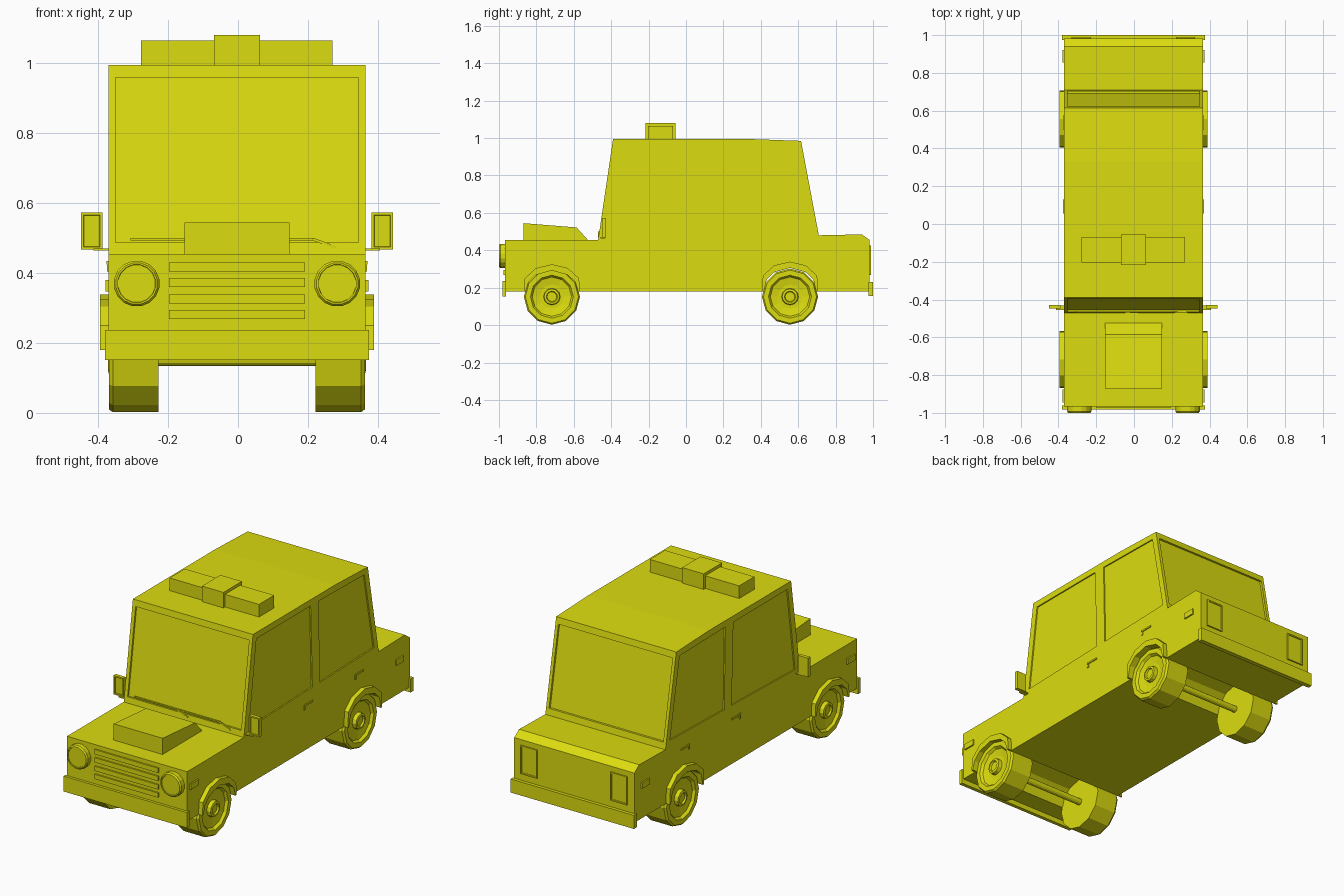
import bpy, bmesh, math
from mathutils import Matrix, Vector

if "Cube" in bpy.data.objects:
    bpy.data.objects.remove(bpy.data.objects["Cube"])

yellow = bpy.data.materials.new("taxi yellow")
yellow.diffuse_color = (0.72, 0.72, 0.005, 1)
yellow.use_nodes = True
yellow.node_tree.nodes["Principled BSDF"].inputs["Base Color"].default_value = yellow.diffuse_color
CX = -0.003  # the body sits a hair left of centre


def finish(name, bm):
    bmesh.ops.recalc_face_normals(bm, faces=bm.faces[:])
    me = bpy.data.meshes.new(name)
    bm.to_mesh(me)
    bm.free()
    me.materials.append(yellow)
    ob = bpy.data.objects.new(name, me)
    bpy.context.collection.objects.link(ob)
    return ob


def add_prism(bm, pts, x0, x1):
    """Side profile (y, z) extruded from x0 to x1."""
    f = bm.faces.new([bm.verts.new((x0, y, z)) for y, z in pts])
    ext = bmesh.ops.extrude_face_region(bm, geom=[f])["geom"]
    for v in ext:
        if isinstance(v, bmesh.types.BMVert):
            v.co.x = x1


def prism(name, pts, x0, x1):
    bm = bmesh.new()
    add_prism(bm, pts, x0, x1)
    return finish(name, bm)


def rect(y0, y1, z0, z1):
    return [(y0, z0), (y0, z1), (y1, z1), (y1, z0)]


def box(name, x0, x1, y0, y1, z0, z1):
    return prism(name, rect(y0, y1, z0, z1), x0, x1)


def panel(name, x0, x1, y0, y1, z0, z1, normal_y, rim, depth):
    """Box whose front or back face has a rim and a sunken centre."""
    bm = bmesh.new()
    add_prism(bm, rect(y0, y1, z0, z1), x0, x1)
    bmesh.ops.recalc_face_normals(bm, faces=bm.faces[:])
    f = [f for f in bm.faces if f.normal.y * normal_y > 0.9]
    bmesh.ops.inset_region(bm, faces=f, thickness=rim)
    bmesh.ops.inset_region(bm, faces=f, thickness=0.002, depth=-depth)
    return finish(name, bm)


def lathe(name, profile, sides, matrix, turn=0.0):
    """Closed (radius, height) profile turned about local z."""
    bm = bmesh.new()
    rings = []
    for r, h in profile:
        rings.append([bm.verts.new(matrix @ Vector((
            r * math.cos(turn + 2 * math.pi * i / sides),
            r * math.sin(turn + 2 * math.pi * i / sides), h))) for i in range(sides)])
    for a, b in zip(rings, rings[1:]):
        for i in range(sides):
            j = (i + 1) % sides
            bm.faces.new((a[i], a[j], b[j], b[i]))
    bm.faces.new(rings[0])
    bm.faces.new(rings[-1])
    return finish(name, bm)


# Body shell from one side profile
body = prism("body", [(-0.967, 0.18), (-0.967, 0.455), (-0.47, 0.455), (-0.39, 0.995),
                      (0.33, 0.995), (0.615, 0.985), (0.71, 0.48), (0.94, 0.485),
                      (0.982, 0.455), (0.982, 0.18)], CX - 0.368, CX + 0.368)

# Wheel arch shapes as offsets from the wheel centre
arch_out = [(-0.15, 0.18), (-0.145, 0.25), (-0.085, 0.305), (0, 0.325),
            (0.085, 0.305), (0.145, 0.25), (0.15, 0.18)]
arch_in = [(-0.14, 0.18), (-0.125, 0.23), (-0.085, 0.268), (0, 0.292),
           (0.085, 0.268), (0.125, 0.23), (0.14, 0.18)]
axles = [("front", -0.717, 0.0), ("rear", 0.556, 0.014)]


def shifted(pts, c, up):
    return [(c + y, z + (up if z > 0.2 else 0)) for y, z in pts]


# One cutter for wheel wells and window recesses
bm = bmesh.new()
for _, c, up in axles:
    well = shifted(arch_in, c, up)
    add_prism(bm, [(well[0][0], 0.1)] + well + [(well[-1][0], 0.1)], -0.5, 0.5)


def slanted(bottom, top, z0, z1, dy):
    (ya, za), (yb, zb) = bottom, top
    p = [(ya + (z - za) * (yb - ya) / (zb - za), z) for z in (z0, z1)]
    return [(p[0][0] + dy, z0), (p[1][0] + dy, z1),
            (p[1][0] - 4 * dy, z1), (p[0][0] - 4 * dy, z0)]


add_prism(bm, slanted((-0.47, 0.455), (-0.39, 0.995), 0.487, 0.96, 0.01), CX - 0.348, CX + 0.348)
add_prism(bm, slanted((0.71, 0.48), (0.615, 0.985), 0.515, 0.95, -0.012), CX - 0.35, CX + 0.35)
side_windows = [[(-0.425, 0.49), (-0.36, 0.96), (0.115, 0.96), (0.13, 0.505)],
                [(0.195, 0.505), (0.185, 0.96), (0.585, 0.953), (0.67, 0.517)]]
for win in side_windows:
    for s in (-1, 1):
        add_prism(bm, win, CX + s * 0.361, CX + s * 0.42)
cutter = finish("recess_cutter", bm)
cutter.hide_render = True
cutter.hide_viewport = True
cut = body.modifiers.new("recesses", "BOOLEAN")
cut.operation = "DIFFERENCE"
cut.solver = "EXACT"
cut.object = cutter

# Wheels, axles and arch flares
wheel_profile = [(0.15, 0.225), (0.15, 0.355), (0.142, 0.366), (0.115, 0.366), (0.105, 0.352),
                 (0.065, 0.345), (0.045, 0.345), (0.042, 0.366), (0.03, 0.369), (0.026, 0.36)]
for label, c, up in axles:
    centre = Matrix.Translation((CX, c, 0.152))
    lathe(label + "_axle", [(0.018, -0.24), (0.018, 0.24)], 12,
          centre @ Matrix.Rotation(math.pi / 2, 4, "Y"))
    for s, side in ((-1, "left"), (1, "right")):
        lathe(f"{label}_{side}_wheel", wheel_profile, 12,
              centre @ Matrix.Rotation(s * math.pi / 2, 4, "Y"))
        prism(f"{label}_{side}_arch", shifted(arch_out, c, up) + shifted(arch_in, c, up)[::-1],
              CX + s * 0.36, CX + s * 0.392)

# Bumpers
box("front_bumper", CX - 0.378, CX + 0.378, -0.982, -0.962, 0.152, 0.237)
box("rear_bumper", CX - 0.378, CX + 0.378, 0.975, 1.0, 0.155, 0.23)

# Grille slats
for z in (0.268, 0.313, 0.36, 0.405):
    box("grille_slat", CX - 0.195, CX + 0.195, -0.975, -0.96, z, z + 0.026)

# Hood scoop
prism("hood_scoop", [(-0.87, 0.45), (-0.87, 0.545), (-0.585, 0.522), (-0.52, 0.45)],
      CX - 0.15, CX + 0.15)

# Roof sign bar and its raised centre
box("roof_bar", CX - 0.274, CX + 0.274, -0.203, -0.07, 0.985, 1.065)
box("roof_bar_centre", CX - 0.066, CX + 0.066, -0.217, -0.056, 0.985, 1.081)

# Wipers
box("left_wiper", -0.308, -0.045, -0.468, -0.46, 0.494, 0.501)
box("right_wiper", -0.045, 0.215, -0.468, -0.46, 0.494, 0.501)
for x in (-0.045, 0.215):
    arm = box("wiper_arm", 0, 0.07, -0.47, -0.462, -0.004, 0.004)
    arm.rotation_euler.y = math.radians(20)
    arm.location = (x, 0, 0.497)

# Parts mirrored left and right
for s, side in ((-1, "left"), (1, "right")):
    def span(a, b):
        return CX + s * a, CX + s * b

    # Headlight with a ringed lens
    lathe(side + "_headlight", [(0.066, -0.04), (0.066, 0.026), (0.06, 0.034), (0.055, 0.034),
                                (0.054, 0.029)], 16,
          Matrix.Translation((CX + s * 0.287, -0.966, 0.37)) @ Matrix.Rotation(math.pi / 2, 4, "X"),
          math.pi / 16)
    # Tail light
    panel(side + "_tail_light", *span(0.225, 0.327), 0.97, 0.99, 0.268, 0.425, 1, 0.01, 0.004)
    # Wing mirror and its bracket
    panel(side + "_mirror", *span(0.385, 0.446), -0.448, -0.428, 0.468, 0.573, -1, 0.01, 0.006)
    box(side + "_mirror_bracket", *span(0.36, 0.41), -0.456, -0.432, 0.464, 0.47)
    # Side markers
    box(side + "_front_marker", *span(0.36, 0.376), -0.945, -0.875, 0.348, 0.38)
    box(side + "_rear_marker", *span(0.36, 0.376), 0.855, 0.922, 0.348, 0.38)
    # Door handles
    for y in (0.055, 0.5):
        box(side + "_door_handle", *span(0.36, 0.373), y, y + 0.075, 0.425, 0.434)
        box(side + "_door_handle_end", *span(0.36, 0.372), y, y + 0.01, 0.405, 0.434)
